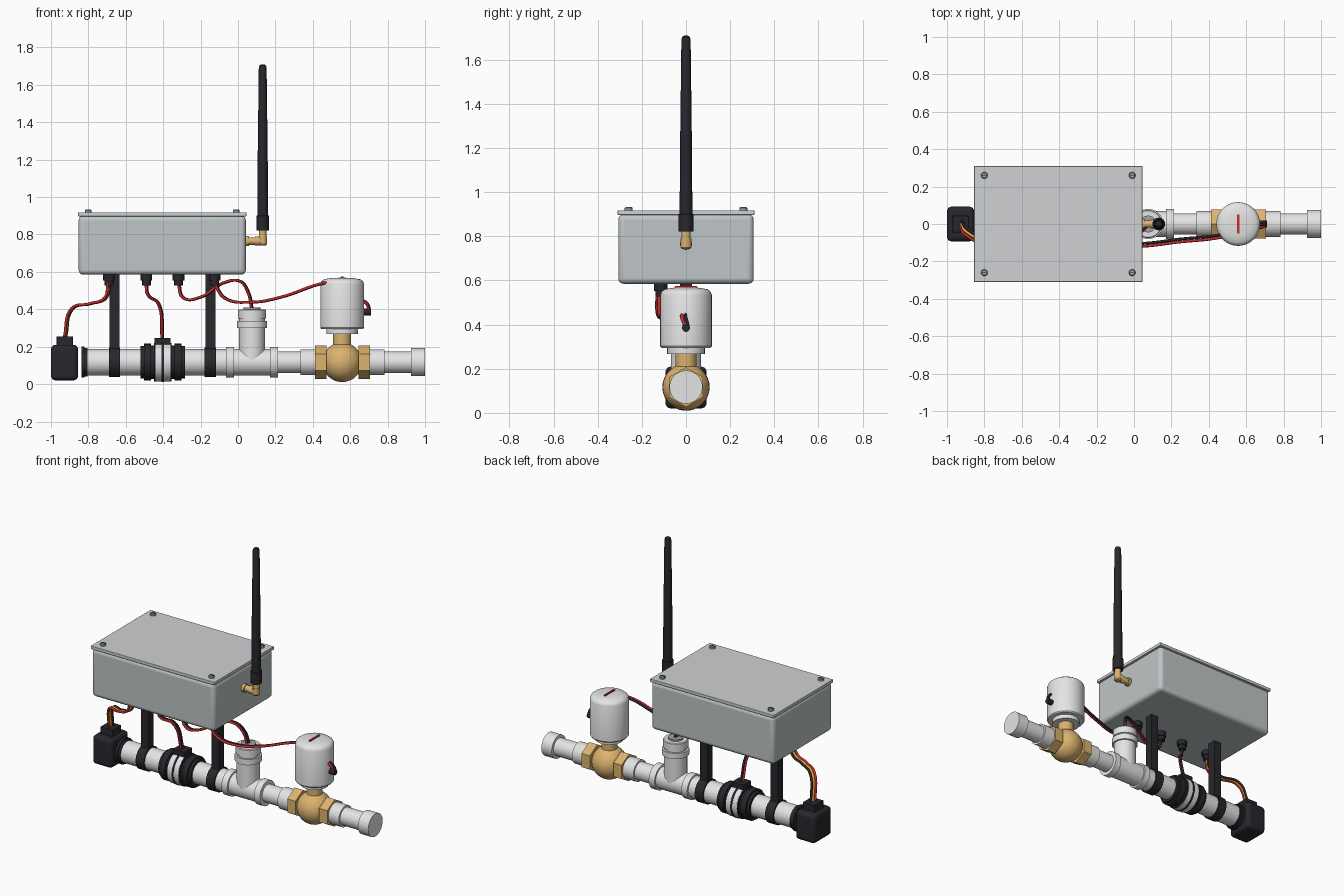
import bpy
import bmesh
import math
from mathutils import Vector, Matrix

if "Cube" in bpy.data.objects:
    bpy.data.objects.remove(bpy.data.objects["Cube"], do_unlink=True)


def material(name, r, g, b):
    m = bpy.data.materials.new(name)
    m.use_nodes = True
    m.diffuse_color = (r, g, b, 1)
    m.node_tree.nodes["Principled BSDF"].inputs["Base Color"].default_value = (r, g, b, 1)
    return m


WHITE = material("white plastic", 0.78, 0.78, 0.79)
LID = material("light grey lid", 0.63, 0.64, 0.65)
GREY = material("grey enclosure", 0.52, 0.56, 0.57)
BLACK = material("black plastic", 0.02, 0.02, 0.026)
BRASS = material("brass", 0.72, 0.45, 0.16)
STEEL = material("steel", 0.34, 0.35, 0.37)
RED = material("red", 0.6, 0.025, 0.025)
YELLOW = material("yellow wire", 0.8, 0.42, 0.04)

AXES = {"z": Matrix(), "x": Matrix.Rotation(math.pi / 2, 4, "Y")}
PIPE_Z = 0.117
VALVE_X = 0.557
TEE_X = 0.075


def finish(bm, name, mat, bevel=0, smooth=True):
    bmesh.ops.recalc_face_normals(bm, faces=bm.faces)
    mesh = bpy.data.meshes.new(name)
    bm.to_mesh(mesh)
    bm.free()
    ob = bpy.data.objects.new(name, mesh)
    bpy.context.collection.objects.link(ob)
    mesh.materials.append(mat)
    if bevel:
        mod = ob.modifiers.new("rounding", "BEVEL")
        mod.width, mod.segments = bevel, 4
    if smooth:
        bpy.ops.object.select_all(action="DESELECT")
        ob.select_set(True)
        bpy.context.view_layer.objects.active = ob
        bpy.ops.object.shade_smooth_by_angle(angle=math.radians(35))
    return ob


def lathe(name, mat, profile, axis="z", at=(0, 0, 0), sides=40):
    """Closed turned part from (position along axis, radius) pairs."""
    bm = bmesh.new()
    rings = []
    for h, r in profile:
        rings.append([bm.verts.new((r * math.cos(2 * math.pi * i / sides),
                                    r * math.sin(2 * math.pi * i / sides), h))
                      for i in range(sides)])
    for a, b in zip(rings, rings[1:]):
        for i in range(sides):
            j = (i + 1) % sides
            bm.faces.new((a[i], a[j], b[j], b[i]))
    bm.faces.new(rings[0])
    bm.faces.new(rings[-1])
    bm.transform(Matrix.Translation(at) @ AXES[axis])
    return finish(bm, name, mat, smooth=sides > 8)


def pipe(name, mat, x0, x1, r, sides=40):
    return lathe(name, mat, [(x0, r), (x1, r)], "x", (0, 0, PIPE_Z), sides)


def box(name, mat, lo, hi, bevel=0):
    bm = bmesh.new()
    bmesh.ops.create_cube(bm, size=1)
    lo, hi = Vector(lo), Vector(hi)
    for v in bm.verts:
        v.co = (lo + hi) / 2 + v.co * (hi - lo)
    return finish(bm, name, mat, bevel, smooth=bevel > 0)


def wires(name, points, colours, gap=0.016, radius=0.0075):
    """Parallel wires following a smooth path, spread front to back."""
    for k, mat in enumerate(colours):
        shift = (k - (len(colours) - 1) / 2) * gap
        cu = bpy.data.curves.new(name, "CURVE")
        cu.dimensions = "3D"
        cu.bevel_depth, cu.bevel_resolution, cu.resolution_u = radius, 2, 8
        sp = cu.splines.new("BEZIER")
        sp.bezier_points.add(len(points) - 1)
        for bp, p in zip(sp.bezier_points, points):
            bp.co = (p[0] + shift * 0.3, p[1] + shift, p[2])
            bp.handle_left_type = bp.handle_right_type = "AUTO"
        cu.materials.append(mat)
        ob = bpy.data.objects.new(f"{name}_{mat.name.split()[0]}", cu)
        bpy.context.collection.objects.link(ob)
        bpy.ops.object.select_all(action="DESELECT")
        ob.select_set(True)
        bpy.context.view_layer.objects.active = ob
        bpy.ops.object.convert(target="MESH")


# Enclosure with lid and screws
box("enclosure", GREY, (-0.852, -0.307, 0.585), (0.042, 0.307, 0.9), 0.025)
box("enclosure_lid", LID, (-0.855, -0.31, 0.897), (0.045, 0.31, 0.918), 0.003)
for x in (-0.8, -0.01):
    for y in (-0.26, 0.26):
        lathe("lid_screw", STEEL, [(0.915, 0.018), (0.928, 0.018), (0.933, 0.014)], at=(x, y, 0), sides=20)
        box("screw_slot", BLACK, (x - 0.015, y - 0.002, 0.93), (x + 0.015, y + 0.002, 0.934))

# Antenna on a brass elbow
lathe("antenna_connector", BRASS, [(0.04, 0.027), (0.06, 0.027), (0.06, 0.02), (0.09, 0.02),
                                   (0.09, 0.024), (0.13, 0.024), (0.15, 0.015)], "x", (0, 0, 0.765), 24)
lathe("antenna_elbow", BRASS, [(0.742, 0.018), (0.75, 0.024), (0.79, 0.024), (0.79, 0.02), (0.83, 0.02)],
      at=(0.132, 0, 0), sides=24)
lathe("antenna", BLACK, [(0.822, 0.034), (0.9, 0.034), (0.902, 0.029), (1.2, 0.027), (1.69, 0.021),
                         (1.704, 0.017), (1.71, 0.008)], at=(0.132, 0, 0), sides=24)

# Main pipe run
pipe("left_pipe", WHITE, -0.815, -0.03, 0.07)
lathe("left_flange", BLACK, [(-0.838, 0.083), (-0.82, 0.083), (-0.82, 0.076), (-0.805, 0.076)],
      "x", (0, 0, PIPE_Z))
pipe("right_pipe", WHITE, 0.2, 0.95, 0.057)
for x0, x1, r in ((0.335, 0.42, 0.069), (0.7, 0.782, 0.069), (0.925, 1.0, 0.075)):
    pipe("pipe_collar", WHITE, x0, x1, r)

# Mounting posts with clamps
for x in (-0.66, -0.148):
    pipe("pipe_clamp", BLACK, x - 0.03, x + 0.03, 0.079)
    box("mounting_post", BLACK, (x - 0.027, -0.027, 0.18), (x + 0.027, 0.027, 0.59))

# Pressure sensor at the left end
box("end_sensor", BLACK, (-1.0, -0.093, 0.02), (-0.855, 0.093, 0.21), 0.025)
box("end_sensor_cap", BLACK, (-0.97, -0.045, 0.2), (-0.882, 0.045, 0.255), 0.004)

# Flow meter: ridged black couplings around white discs
for s in (-1, 1):
    lathe("flow_coupling", BLACK, [(s * 0.118, 0.087), (s * 0.1, 0.087), (s * 0.1, 0.099),
                                   (s * 0.062, 0.099), (s * 0.062, 0.09), (s * 0.03, 0.09)],
          "x", (-0.402, 0, PIPE_Z))
    pipe("flow_disc", WHITE, -0.402 + s * 0.023 - 0.017, -0.402 + s * 0.023 + 0.017, 0.104)
pipe("flow_core", BLACK, -0.449, -0.355, 0.102)
pipe("flow_gasket", BLACK, -0.408, -0.396, 0.107)
box("flow_sensor_cap", BLACK, (-0.447, -0.04, 0.205), (-0.36, 0.04, 0.247), 0.004)

# Tee with upright branch
lathe("tee_body", WHITE, [(-0.065, 0.081), (-0.022, 0.081), (-0.022, 0.07), (0.172, 0.07),
                          (0.172, 0.081), (0.215, 0.081)], "x", (0, 0, PIPE_Z))
lathe("tee_branch", WHITE, [(0.117, 0.069), (0.3, 0.069), (0.3, 0.081), (0.338, 0.081), (0.338, 0.069),
                            (0.35, 0.069), (0.35, 0.075), (0.395, 0.075), (0.4, 0.071)], at=(TEE_X, 0, 0))
lathe("tee_probe", STEEL, [(0.395, 0.045), (0.41, 0.045)], at=(TEE_X, 0, 0), sides=24)

# Brass valve
for x0 in (0.413, 0.645):
    pipe("valve_nut", BRASS, x0, x0 + 0.06, 0.09, 6)
ball = [(0.106 * math.sin(t * math.pi / 24), 0.106 * math.cos(t * math.pi / 24)) for t in range(-10, 11)]
lathe("valve_ball", BRASS, ball, "x", (VALVE_X, 0, PIPE_Z))
lathe("valve_neck", BRASS, [(0.18, 0.048), (0.28, 0.048)], at=(VALVE_X, 0, 0))

# Valve actuator with indicator and cable outlet
lathe("actuator", WHITE, [(0.268, 0.085), (0.295, 0.085), (0.295, 0.112), (0.302, 0.117), (0.535, 0.117),
                          (0.55, 0.111), (0.56, 0.098), (0.567, 0.06), (0.569, 0.01)], at=(VALVE_X, 0, 0))
box("actuator_indicator", RED, (VALVE_X - 0.006, -0.05, 0.56), (VALVE_X + 0.006, 0.05, 0.575))
lathe("actuator_outlet", BLACK, [(0.66, 0.018), (0.71, 0.018)], "x", (0, 0, 0.385), 20)
wires("actuator_lead", [(0.66, -0.01, 0.45), (0.688, -0.01, 0.432), (0.7, 0, 0.4), (0.7, 0, 0.38)],
      (RED, BLACK))

# Cable glands under the enclosure
GLAND_Y = -0.115
for x in (-0.69, -0.49, -0.318, -0.125):
    lathe("cable_gland", BLACK, [(0.528, 0.024), (0.553, 0.024), (0.553, 0.031), (0.59, 0.031)],
          at=(x, GLAND_Y, 0), sides=24)

# Cable runs
wires("end_sensor_cable", [(-0.69, GLAND_Y, 0.54), (-0.71, GLAND_Y, 0.46), (-0.79, -0.1, 0.43),
                           (-0.885, -0.05, 0.405), (-0.925, 0, 0.25)], (RED, YELLOW, BLACK))
wires("flow_cable", [(-0.49, GLAND_Y, 0.54), (-0.482, GLAND_Y, 0.48), (-0.425, -0.06, 0.43),
                     (-0.404, 0, 0.24)], (RED, BLACK))
wires("tee_cable", [(-0.318, GLAND_Y, 0.54), (-0.29, GLAND_Y, 0.46), (-0.2, -0.11, 0.465),
                    (-0.08, -0.09, 0.54), (0.01, -0.06, 0.55), (0.055, -0.02, 0.49), (TEE_X, 0, 0.4)],
      (RED, BLACK))
wires("valve_cable", [(-0.125, GLAND_Y, 0.54), (-0.07, GLAND_Y, 0.46), (0.07, -0.11, 0.438),
                      (0.23, -0.09, 0.465), (0.46, -0.065, 0.54), (0.52, -0.05, 0.545)], (RED, BLACK))
